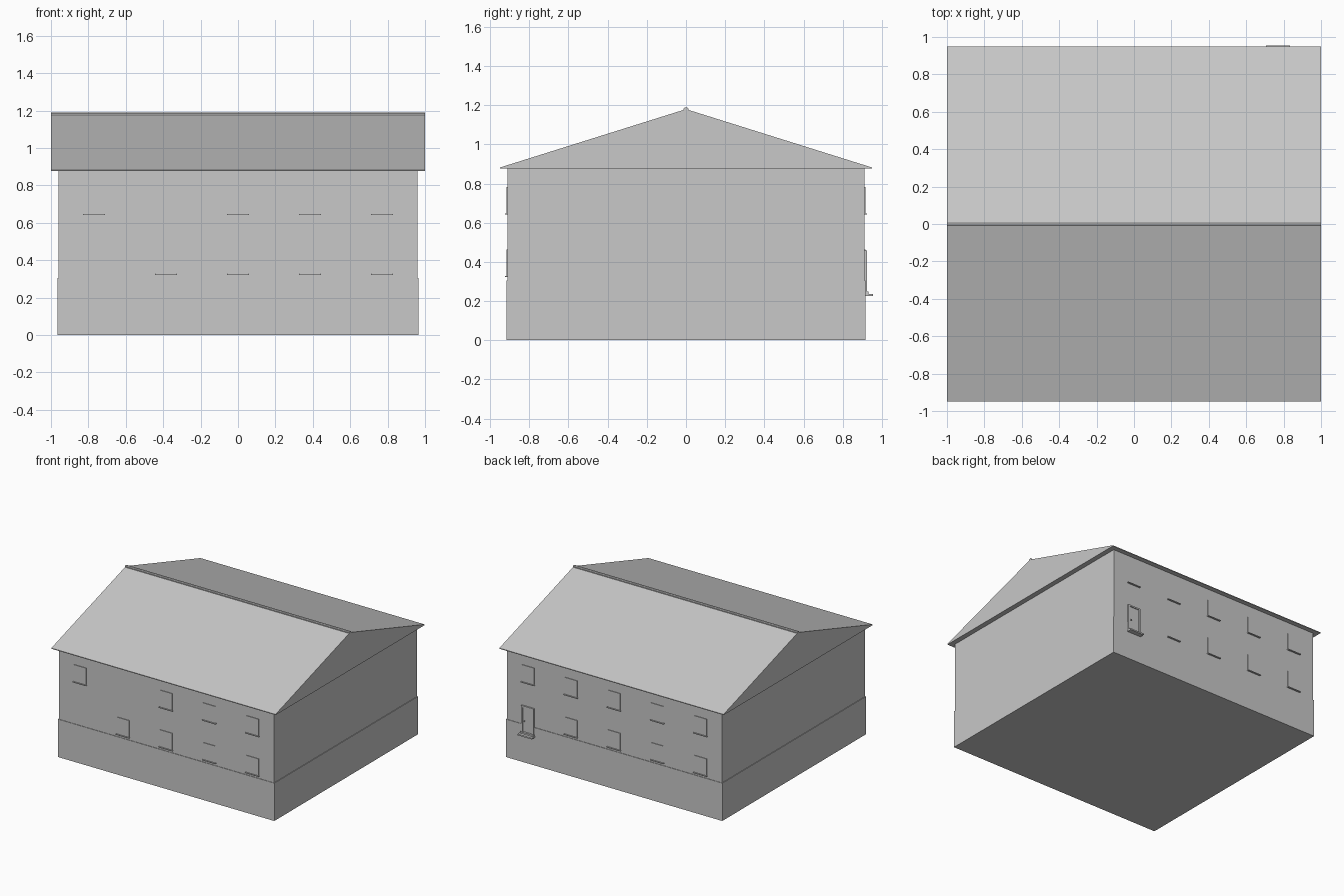
import bpy

cube = bpy.data.objects.get("Cube")
if cube:
    bpy.data.objects.remove(cube)

# Single plain grey for the whole building
grey = bpy.data.materials.new("plain_grey")
grey.use_nodes = True
colour = (0.58, 0.58, 0.58, 1)
grey.diffuse_color = colour
grey.node_tree.nodes["Principled BSDF"].inputs["Base Color"].default_value = colour


def extrude_x(name, profile, x0, x1):
    """Solid made from a (y, z) profile swept along x."""
    n = len(profile)
    verts = [(x, y, z) for x in (x0, x1) for y, z in profile]
    faces = [tuple(reversed(range(n))), tuple(range(n, 2 * n))]
    faces += [(i, (i + 1) % n, (i + 1) % n + n, i + n) for i in range(n)]
    mesh = bpy.data.meshes.new(name)
    mesh.from_pydata(verts, [], faces)
    mesh.materials.append(grey)
    obj = bpy.data.objects.new(name, mesh)
    bpy.context.collection.objects.link(obj)
    return obj


def box(name, x0, x1, y0, y1, z0, z1):
    y0, y1 = sorted((y0, y1))
    return extrude_x(name, [(y0, z0), (y1, z0), (y1, z1), (y0, z1)], x0, x1)


# Plinth, walls and roof
WALL_Y = 0.912
box("plinth", -0.965, 0.965, -0.916, 0.916, 0, 0.305)
box("walls", -0.96, 0.96, -WALL_Y, WALL_Y, 0.305, 0.88)
extrude_x("gable_roof", [(-0.95, 0.876), (0.95, 0.876), (0.95, 0.882),
                         (0, 1.18), (-0.95, 0.882)], -1, 1)
extrude_x("ridge_cap", [(-0.012, 1.174), (0.012, 1.174), (0.012, 1.184),
                        (0.006, 1.189), (-0.006, 1.189), (-0.012, 1.184)], -1, 1)


def window(name, x, z, side):
    """Thin pane with a projecting sill; side is -1 front, 1 back."""
    box(name + "_pane", x - 0.055, x + 0.055, side * 0.90, side * 0.917, z, z + 0.135)
    box(name + "_sill", x - 0.06, x + 0.06, side * 0.90, side * 0.925, z - 0.006, z)


# Windows in two storeys, each facade with its own gaps
COLUMNS = (-0.77, -0.385, 0, 0.385, 0.77)
UPPER, LOWER = 0.648, 0.328
layout = [
    ("front_upper", -1, UPPER, (0, 2, 3, 4)),
    ("front_lower", -1, LOWER, (1, 2, 3, 4)),
    ("back_upper", 1, UPPER, (0, 1, 2, 3, 4)),
    ("back_lower", 1, LOWER, (0, 1, 2, 3)),
]
for name, side, z, used in layout:
    for i in used:
        window(f"{name}_window_{i + 1}", COLUMNS[i], z, side)

# Back door: leaf, frame, handle and two steps
DOOR = 0.77
box("door_leaf", DOOR - 0.045, DOOR + 0.045, 0.90, 0.917, 0.24, 0.45)
for s, label in ((-1, "right"), (1, "left")):
    a, b = sorted((DOOR + s * 0.042, DOOR + s * 0.056))
    box(f"door_jamb_{label}", a, b, 0.90, 0.924, 0.24, 0.445)
box("door_lintel", DOOR - 0.056, DOOR + 0.056, 0.90, 0.924, 0.445, 0.457)
box("door_handle", DOOR + 0.026, DOOR + 0.034, 0.915, 0.925, 0.33, 0.34)
box("door_sill", DOOR - 0.058, DOOR + 0.058, 0.90, 0.933, 0.236, 0.248)
box("door_step", DOOR - 0.063, DOOR + 0.063, 0.90, 0.955, 0.225, 0.236)
